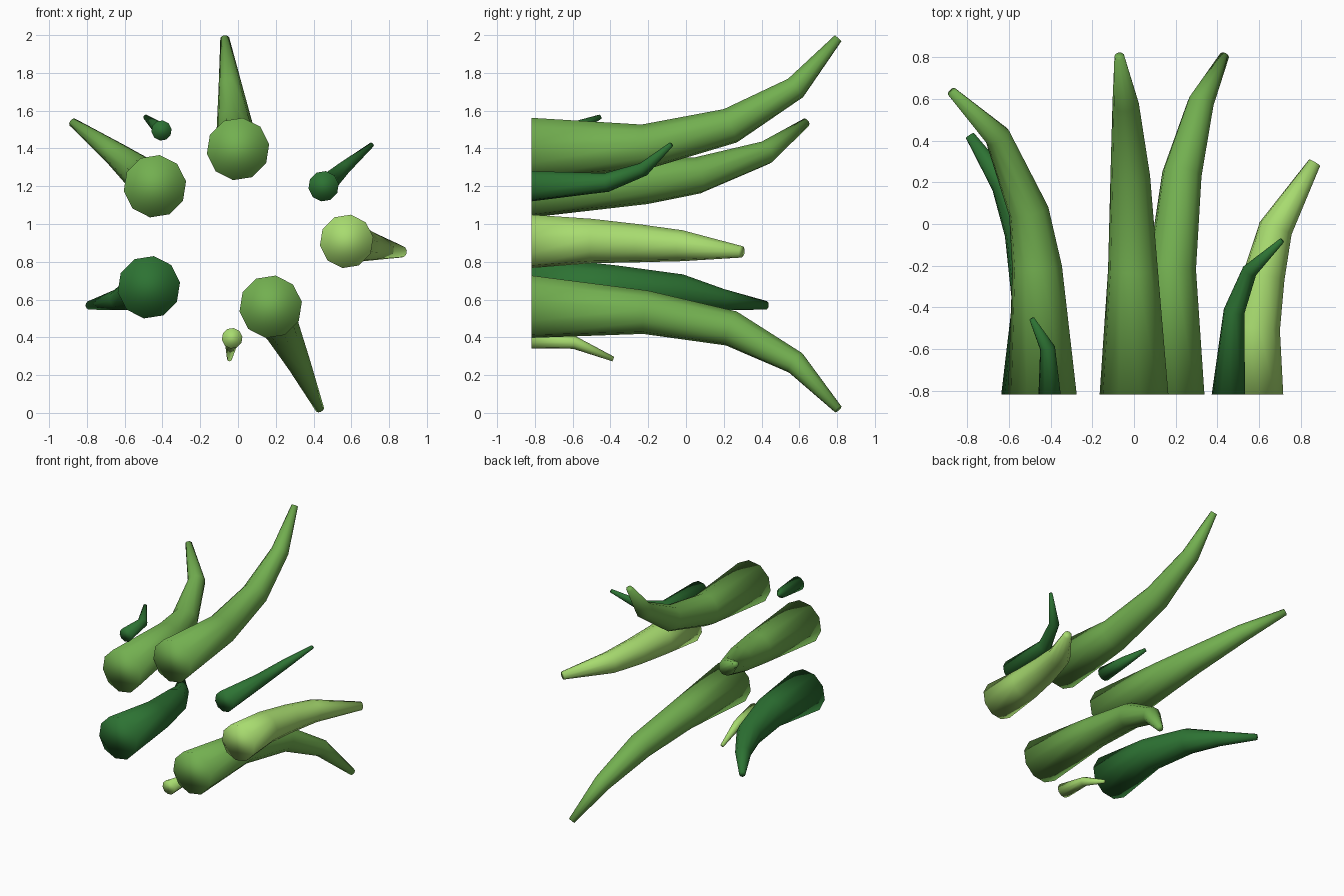
import bpy, bmesh, math
from mathutils import Vector

if "Cube" in bpy.data.objects:
    bpy.data.objects.remove(bpy.data.objects["Cube"])

SIDES = 10


def material(name, rgb):
    m = bpy.data.materials.new(name)
    m.diffuse_color = (*rgb, 1)
    m.use_nodes = True
    m.node_tree.nodes["Principled BSDF"].inputs["Base Color"].default_value = m.diffuse_color
    return m


MID = material("leaf green", (0.17, 0.43, 0.08))
DARK = material("dark green", (0.026, 0.17, 0.033))
LIGHT = material("light green", (0.39, 0.71, 0.16))


def blade(name, mat, stations):
    """Tapered bent tube through (x, y, z, radius) stations, closed at both ends."""
    pts = [Vector(s[:3]) for s in stations]
    bm = bmesh.new()
    rings = []
    for i, (p, s) in enumerate(zip(pts, stations)):
        # ring plane follows the bisector of its neighbours; base faces the front
        if i == 0:
            t = Vector((0, 1, 0))
        elif i == len(pts) - 1:
            t = (p - pts[i - 1]).normalized()
        else:
            t = ((p - pts[i - 1]).normalized() + (pts[i + 1] - p).normalized()).normalized()
        q = Vector((0, 1, 0)).rotation_difference(t)
        ring = []
        for k in range(SIDES):
            a = 2 * math.pi * (k + 0.25) / SIDES
            ring.append(bm.verts.new(p + q @ Vector((s[3] * math.cos(a), 0, s[3] * math.sin(a)))))
        rings.append(ring)
    for r0, r1 in zip(rings, rings[1:]):
        for k in range(SIDES):
            n = (k + 1) % SIDES
            bm.faces.new((r0[k], r0[n], r1[n], r1[k]))
    bm.faces.new(rings[0])
    bm.faces.new(rings[-1])
    bmesh.ops.recalc_face_normals(bm, faces=bm.faces)
    for f in bm.faces:
        f.smooth = True
    me = bpy.data.meshes.new(name)
    bm.to_mesh(me)
    bm.free()
    me.materials.append(mat)
    ob = bpy.data.objects.new(name, me)
    bpy.context.collection.objects.link(ob)


Y0 = -0.817
# large blades
blade("top_blade", MID, [(0, Y0, 1.397, .167), (-.005, -.22, 1.408, .121), (-.018, .235, 1.52, .096),
                         (-.04, .58, 1.72, .064), (-.07, .805, 1.983, .024)])
blade("upper_left_blade", MID, [(-.44, Y0, 1.20, .167), (-.465, -.21, 1.225, .121), (-.505, .06, 1.257, .098),
                                (-.655, .42, 1.377, .064), (-.875, .635, 1.538, .024)])
blade("bottom_blade", MID, [(.173, Y0, .562, .167), (.182, -.215, .533, .117), (.23, .24, .447, .096),
                            (.32, .58, .265, .064), (.433, .805, .02, .024)])
blade("lower_left_blade", DARK, [(-.472, Y0, .665, .167), (-.467, -.37, .662, .12), (-.53, -.03, .64, .095),
                                 (-.63, .19, .60, .057), (-.788, .425, .569, .023)])
blade("right_blade", LIGHT, [(.575, Y0, .908, .143), (.583, -.5, .91, .119), (.623, -.25, .898, .102),
                             (.68, -.02, .885, .083), (.867, .295, .853, .031)])
# small blades
blade("small_upper_right_blade", DARK, [(.453, Y0, 1.20, .081), (.48, -.42, 1.22, .051),
                                        (.555, -.225, 1.29, .037), (.709, -.08, 1.42, .013)])
blade("small_upper_left_blade", DARK, [(-.405, Y0, 1.495, .054), (-.415, -.595, 1.505, .037),
                                       (-.49, -.455, 1.567, .013)])
blade("small_bottom_blade", LIGHT, [(-.031, Y0, .395, .055), (-.035, -.59, .372, .034),
                                    (-.045, -.385, .285, .013)])
